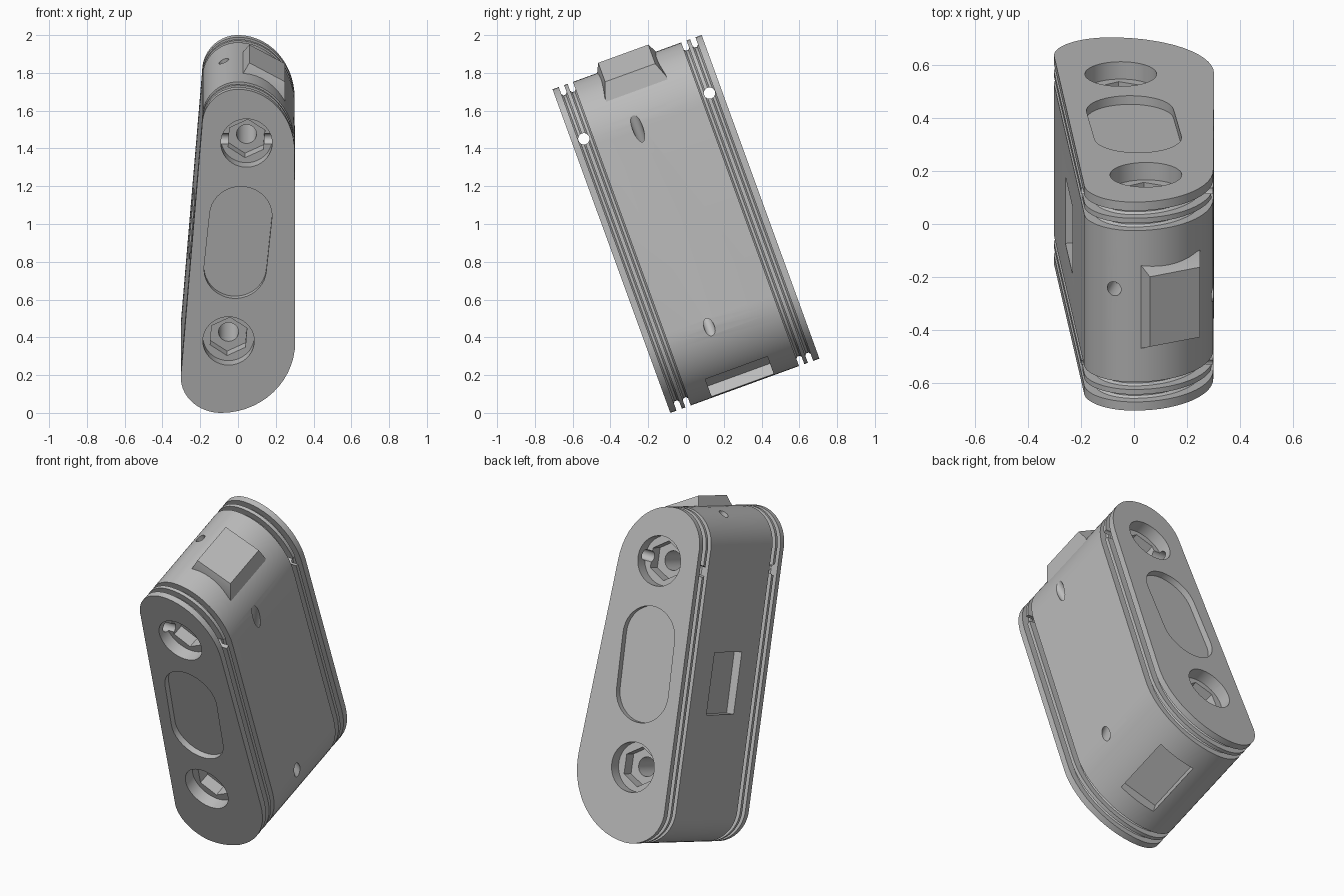
import bpy, bmesh
from math import sin, cos, pi, radians
from mathutils import Vector, Matrix

if "Cube" in bpy.data.objects:
    bpy.data.objects.remove(bpy.data.objects["Cube"], do_unlink=True)

THICK, HEIGHT = 0.84, 1.823
TILT, SHIFT = radians(20), (0, -0.083, 0)

grey = bpy.data.materials.new("plain grey")
grey.use_nodes = True
colour = (0.5, 0.5, 0.5, 1)
grey.diffuse_color = colour
grey.node_tree.nodes["Principled BSDF"].inputs["Base Color"].default_value = colour


def make(name, bm):
    """Turn a bmesh into an object; local axes are x width, y depth, z length."""
    bmesh.ops.recalc_face_normals(bm, faces=bm.faces)
    mesh = bpy.data.meshes.new(name)
    bm.to_mesh(mesh)
    bm.free()
    mesh.materials.append(grey)
    ob = bpy.data.objects.new(name, mesh)
    bpy.context.collection.objects.link(ob)
    return ob


def loft(name, rings):
    bm = bmesh.new()
    loops = [[bm.verts.new(p) for p in ring] for ring in rings]
    for a, b in zip(loops, loops[1:]):
        for i in range(len(a)):
            j = (i + 1) % len(a)
            bm.faces.new((a[i], a[j], b[j], b[i]))
    bm.faces.new(loops[0])
    bm.faces.new(loops[-1])
    return make(name, bm)


def prism(name, points, y0, y1):
    return loft(name, [[(x, y, z) for x, z in points] for y in (y0, y1)])


def circle(x, z, r, n=40, turn=0.0):
    return [(x + r * cos(turn + 2 * pi * i / n), z + r * sin(turn + 2 * pi * i / n))
            for i in range(n)]


def bore(name, start, end, r):
    start, end = Vector(start), Vector(end)
    axis = end - start
    bm = bmesh.new()
    turn = axis.to_track_quat('Z', 'Y').to_matrix().to_4x4()
    bmesh.ops.create_cone(bm, cap_ends=True, segments=24, radius1=r, radius2=r,
                          depth=axis.length,
                          matrix=Matrix.Translation((start + end) / 2) @ turn)
    return make(name, bm)


def box(name, centre, size, turn=0.0):
    bm = bmesh.new()
    bmesh.ops.create_cube(bm, size=1, matrix=Matrix.Translation(centre)
                          @ Matrix.Rotation(turn, 4, 'Y')
                          @ Matrix.Diagonal((*size, 1)))
    return make(name, bm)


def cut(target, cutter):
    mod = target.modifiers.new("cut", 'BOOLEAN')
    mod.operation, mod.solver, mod.object = 'DIFFERENCE', 'EXACT', cutter
    cutter.hide_render = True
    bpy.context.view_layer.objects.active = target
    bpy.ops.object.modifier_apply(modifier=mod.name)
    bpy.data.objects.remove(cutter, do_unlink=True)


# Tapered outline: four elliptical corners (centre x, centre z, radii)
corners = [(-0.09, 0.40, 0.393, 0.40), (0.0, 1.47, 0.30, HEIGHT - 1.47),
           (0.0, 1.62, 0.19, HEIGHT - 1.62), (-0.09, 0.20, 0.213, 0.20)]
outline = []
for k, (cx, cz, a, b) in enumerate(corners):
    for i in range(15):
        ang = (k - 1 + i / 14) * pi / 2
        normal = Vector((cos(ang) / a, sin(ang) / b)).normalized()
        outline.append((Vector((cx + a * cos(ang), cz + b * sin(ang))), normal))

# Body with two round-bottomed grooves behind each end plate
half = [(0.0, 0.0)]
for y in (0.035, 0.085):
    half += [(y, 0.0), (y, 0.04), (y + 0.008, 0.05), (y + 0.022, 0.05),
             (y + 0.03, 0.04), (y + 0.03, 0.0)]
profile = half + [(THICK - y, d) for y, d in reversed(half)]
body = loft("body", [[(p.x - n.x * d, y, p.y - n.y * d) for p, n in outline]
                     for y, d in profile])

# Hex bolt pockets and long shallow slots, on both ends
holes = ((0.045, 1.52), (-0.05, 0.405))
slot = [(x + 0.165 * cos(a0 + pi * i / 20 - 0.09), z + 0.165 * sin(a0 + pi * i / 20 - 0.09))
        for x, z, a0 in ((0.015, 1.11, 0), (-0.015, 0.81, pi)) for i in range(21)]


def at_end(name, points, depth, back):
    y0, y1 = (THICK - depth, THICK + 0.1) if back else (-0.1, depth)
    cut(body, prism(name, points, y0, y1))


for back in (False, True):
    at_end("slot_cutter", slot, 0.035, back)
    for x, z in holes:
        at_end("pocket_cutter", circle(x, z, 0.136), 0.07, back)
        at_end("hex_cutter", circle(x, z, 0.108, 6, 0.45), 0.14, back)
for x, z in holes:
    cut(body, prism("bolt_cutter", circle(x, z, 0.053, 28), 0.1, THICK - 0.1))

# Cross bores through the grooved rings
for y in (0.066, THICK - 0.066):
    cut(body, bore("cross_cutter", (-0.5, y, 1.52), (0.5, y, 1.52), 0.03))

# Side recess and socket in the lower shoulder
cut(body, box("side_cutter", (-0.25, 0.415, 0.91), (0.1, 0.27, 0.34), radians(5)))
cut(body, box("socket_cutter", (0.085, 0.41, 0.035), (0.22, 0.35, 0.17), radians(-25)))

# Small oblique screw holes
cut(body, bore("screw_cutter", (0.33, 0.353, 1.57), (0.24, 0.353, 1.31), 0.028))
cut(body, bore("screw_cutter", (0.34, 0.349, 0.28), (0.24, 0.349, 0.46), 0.028))
cut(body, bore("screw_cutter", (-0.09, 0.485, 1.88), (-0.05, 0.485, 1.68), 0.028))

# Tapered tab on the upper shoulder
tab = loft("tab", [
    [(0.02, 0.245, 1.76), (0.25, 0.245, 1.60), (0.25, 0.59, 1.60), (0.02, 0.59, 1.76)],
    [(0.02, 0.245, 1.81), (0.25, 0.245, 1.68), (0.25, 0.59, 1.68), (0.02, 0.59, 1.81)],
    [(0.06, 0.275, 1.872), (0.25, 0.275, 1.765), (0.25, 0.557, 1.765), (0.06, 0.557, 1.872)]])

# Smooth the curves, then lean the whole thing back
for ob in (body, tab):
    bpy.ops.object.select_all(action='DESELECT')
    ob.select_set(True)
    bpy.context.view_layer.objects.active = ob
    bpy.ops.object.shade_smooth_by_angle(angle=radians(25))
    ob.rotation_euler = (TILT, 0, 0)
    ob.location = SHIFT
